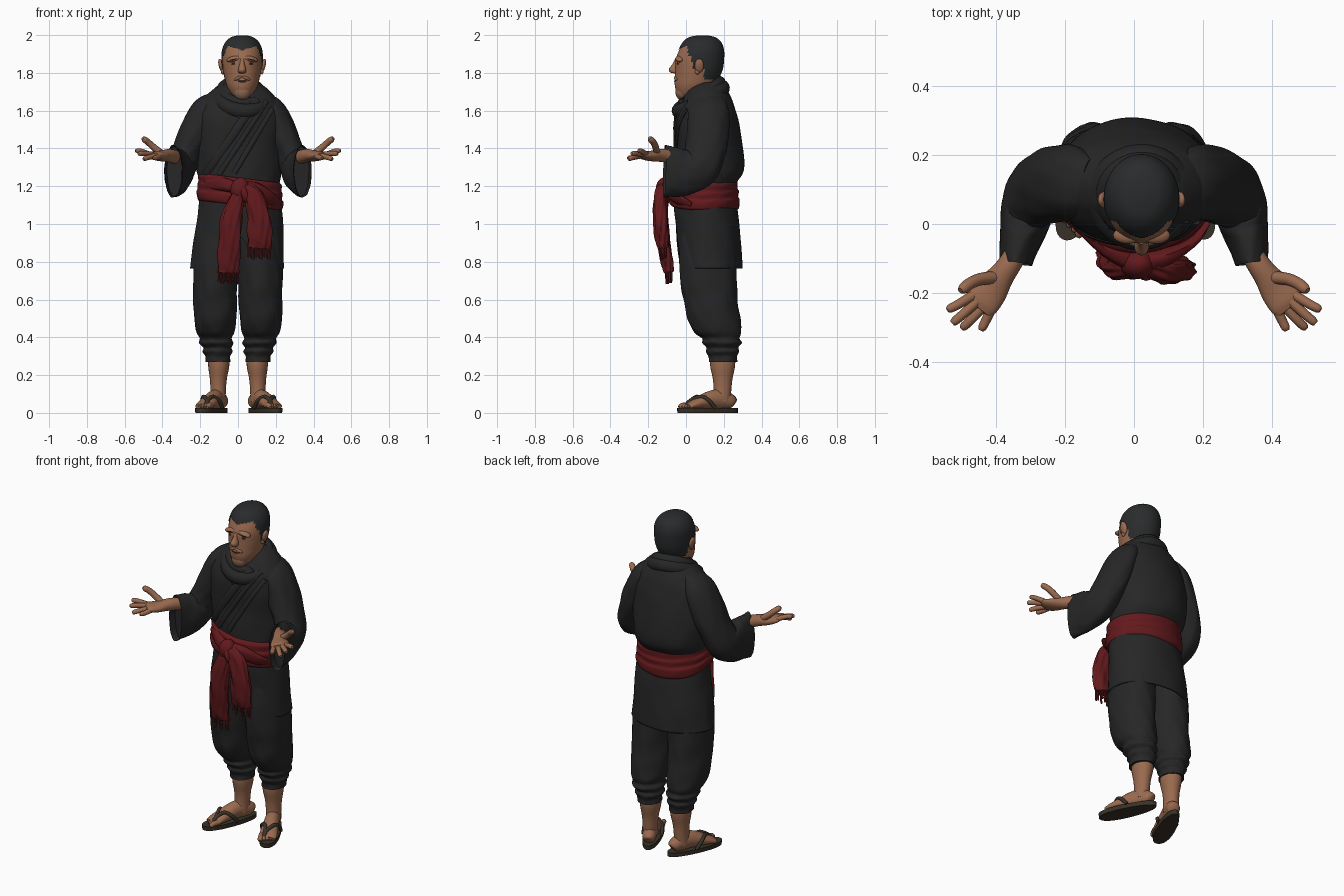
import bpy, bmesh, math
from mathutils import Vector, Matrix


def material(name, col):
    m = bpy.data.materials.new(name)
    m.diffuse_color = (*col, 1)
    return m


SKIN = material("brown_skin", (0.325, 0.145, 0.079))
CLOTH = material("black_cloth", (0.0195, 0.0195, 0.020))
HAIR = material("dark_hair", (0.022, 0.024, 0.025))
RED = material("red_sash_cloth", (0.125, 0.010, 0.012))
SOLE = material("dark_leather", (0.04, 0.031, 0.021))
BEARD = material("grey_brown_beard", (0.25, 0.13, 0.078))
X, Y, Z = Vector((1, 0, 0)), Vector((0, 1, 0)), Vector((0, 0, 1))


def finish(name, bm, mat):
    bmesh.ops.recalc_face_normals(bm, faces=bm.faces[:])
    for f in bm.faces:
        f.smooth = True
    me = bpy.data.meshes.new(name)
    bm.to_mesh(me)
    bm.free()
    me.materials.append(mat)
    ob = bpy.data.objects.new(name, me)
    bpy.context.collection.objects.link(ob)
    return ob


def sample(rings, m):
    """Smooth interpolation between (x, y, z, r1, r2) rings."""
    out = []
    for i in range(len(rings) - 1):
        p = [rings[max(0, min(len(rings) - 1, i + k))] for k in (-1, 0, 1, 2)]
        for j in range(m):
            t = j / m
            out.append([b + 0.5 * t * (c - a + t * (2*a - 5*b + 4*c - d + t * (3*(b - c) + d - a)))
                        for a, b, c, d in zip(*p)])
    return out + [list(rings[-1])]


def loft(name, rings, mat, hint=None, n=32, m=4, fold=0, caps=True, post=None, keep=None, hollow=0):
    """Skin of ellipses: horizontal, or square to the path when hint is given."""
    bm = bmesh.new()
    rs = sample(rings, m)
    loops = []
    for i, r in enumerate(rs):
        c, u, v, t = Vector(r[:3]), X, Y, Z
        if hint:
            t = (Vector(rs[min(i + 1, len(rs) - 1)][:3]) - Vector(rs[max(i - 1, 0)][:3])).normalized()
            u = (hint - hint.dot(t) * t).normalized()
            v = t.cross(u)
        loop = []
        for k in range(n):
            a, s = math.tau * k / n, i / m
            w = 1 + fold * (math.sin(5*a + 1.7*s) + 0.7 * math.sin(9*a - 2.9*s) + 0.5 * math.sin(2*a + 4.3*s))
            q = c + (u * math.cos(a) * max(r[3], .001) + v * math.sin(a) * max(r[4], .001)) * w
            loop.append(bm.verts.new(post(q) if post else q))
        loops.append(loop)
    for a, b in zip(loops, loops[1:]):
        for k in range(n):
            bm.faces.new((a[k], a[(k+1) % n], b[(k+1) % n], b[k]))
    if caps:
        bm.faces.new(loops[0])
        end = bm.faces.new(loops[-1])
        if hollow:
            bm.normal_update()
            bmesh.ops.inset_region(bm, faces=[end], thickness=0.008)
            bmesh.ops.translate(bm, verts=end.verts[:], vec=-t * hollow)
    if keep:
        bmesh.ops.delete(bm, geom=[f for f in bm.faces if not keep(f.calc_center_median())], context='FACES')
    return finish(name, bm, mat)


def tube(name, pts, r, mat, hint=Z, tip=0.5, n=12):
    k = len(pts) - 1
    rings = [(*p, r * (1 - 0.15*i/k), r * (1 - 0.15*i/k)) for i, p in enumerate(pts)]
    d = (Vector(pts[-1]) - Vector(pts[-2])).normalized()
    rings.append((*(Vector(pts[-1]) + d * r * 0.7), r * tip, r * tip))
    return loft(name, rings, mat, hint, n=n)


def ball(name, c, size, mat, rot=0):
    bm = bmesh.new()
    bmesh.ops.create_uvsphere(bm, u_segments=20, v_segments=12, radius=1)
    bm.transform(Matrix.Translation(c) @ Matrix.Rotation(rot, 4, 'Y') @ Matrix.Diagonal((*size, 1)))
    return finish(name, bm, mat)


# Coat upper body
torso = [(.01, .1, 1.10, .21, .165), (.01, .1, 1.2, .208, .16), (.005, .122, 1.28, .224, .184),
         (0, .122, 1.4, .238, .18), (.005, .11, 1.53, .242, .17), (.01, .106, 1.61, .224, .155),
         (.012, .11, 1.67, .187, .13), (.016, .112, 1.72, .137, .1), (.02, .12, 1.75, .085, .07)]
loft("coat_body", torso, CLOTH, n=64, m=6, fold=.007)


def front_y(x, z):
    for a, b in zip(torso, torso[1:]):
        if a[2] <= z <= b[2]:
            t = (z - a[2]) / (b[2] - a[2])
            cx, cy, _, rx, ry = [p + (q - p) * t for p, q in zip(a, b)]
            return cy - ry * math.sqrt(max(0.02, 1 - ((x - cx) / rx) ** 2))
    return 0


# Diagonal wrap-over edge and folds across the chest
for i, (x0, z0, x1, z1) in enumerate([(.1, 1.66, -.17, 1.26), (.15, 1.65, -.1, 1.26),
                                      (.18, 1.61, -.02, 1.27), (-.08, 1.66, .03, 1.55)]):
    pts = [(x0 + (x1-x0)*k/8, z0 + (z1-z0)*k/8) for k in range(9)]
    loft("coat_wrap_fold", [(x, front_y(x, z), z, .008, .022 if i == 0 else .014) for x, z in pts],
         CLOTH, Y, n=12, m=3)

# Rolled collar, low at the throat and high at the nape
for y, z, major, minor, tilt in [(.083, 1.695, .106, .028, 31), (.078, 1.66, .124, .036, 29)]:
    bpy.ops.mesh.primitive_torus_add(location=(.02, y, z), rotation=(math.radians(tilt), 0, .2),
                                     major_radius=major, minor_radius=minor, major_segments=48, minor_segments=14)
    ob = bpy.context.object
    ob.name = "collar_roll"
    ob.scale = (1, 1.06, 1.15)
    ob.data.materials.append(CLOTH)


# Coat skirt with a hem rising at the front opening
def hem(q):
    rise = .17 * math.exp(-(q.x / .085) ** 2) if q.y < .1 else 0
    return Vector((q.x, q.y, 1.14 - (1.14 - q.z) * (.375 - rise) / .375))


skirt = loft("coat_skirt", [(.01, .1, 1.14, .212, .162), (.01, .108, 1.04, .226, .17),
                            (.002, .119, .9, .239, .173), (-.002, .125, .765, .249, .174)],
             CLOTH, n=72, m=8, fold=.007, caps=False, post=hem)
sol = skirt.modifiers.new("thickness", 'SOLIDIFY')
sol.thickness = .01


# Red waist sash, deeper at the back, with knot and hanging tails
def slant(q):
    dip = max(0, (q.y - .1) / .18) * (.5 - q.x / .35) * (1.245 - q.z) / .145
    return Vector((q.x, q.y + .01 * dip, q.z - .12 * q.x - .055 * dip))


band = [(.01, .095, 1.1, .215, .172), (.01, .095, 1.112, .226, .182), (.01, .095, 1.145, .23, .186),
        (.01, .095, 1.16, .223, .179), (.01, .095, 1.185, .226, .182), (.01, .095, 1.2, .22, .176),
        (.01, .095, 1.23, .222, .178), (.01, .095, 1.245, .21, .165)]
loft("waist_sash", band, RED, n=64, fold=.004, post=slant)
ball("sash_knot", (.01, -.115, 1.185), (.05, .045, .062), RED, .2)
ball("sash_knot_fold", (.035, -.12, 1.16), (.028, .045, .06), RED, -.4)
loft("sash_loop_right", [(.02, -.11, 1.2, .03, .03), (.09, -.095, 1.18, .026, .04), (.17, -.045, 1.135, .015, .035),
                         (.22, .03, 1.1, .008, .02)], RED, Y, n=20, fold=.04)
loft("sash_loop_left", [(0, -.11, 1.19, .03, .03), (-.08, -.075, 1.21, .022, .035), (-.17, .0, 1.215, .012, .03)],
     RED, Y, n=20, fold=.04)
tails = [[(.005, -.12, 1.16, .03, .035), (-.03, -.13, 1.05, .033, .052), (-.042, -.12, .92, .034, .057),
          (-.05, -.1, .8, .032, .056), (-.053, -.09, .745, .026, .056)],
         [(.04, -.12, 1.19, .03, .035), (.085, -.135, 1.14, .035, .05), (.11, -.135, 1.04, .038, .058),
          (.115, -.13, .94, .036, .063), (.11, -.12, .875, .028, .062)]]
for rings in tails:
    loft("sash_tail", rings, RED, Y, n=48, m=6, fold=.07)
    x, y, z, _, w = rings[-1]
    for k in range(9):
        fx = x + w * (k - 4) / 4.4
        fy = y + .014 * math.sin(k * 2.3)
        tube("sash_fringe", [(fx, fy, z + .02), (fx + .003, fy, z - .025), (fx, fy, z - .045 - .007 * (k % 3))],
             .0065, RED, Y, n=6)

# Head, neck and hair
HX = .022
head = [(HX, .0, 1.66, .02, .025), (HX, .018, 1.685, .054, .062), (HX, .043, 1.73, .081, .102),
        (HX, .058, 1.78, .094, .116), (HX, .066, 1.82, .101, .123), (HX, .07, 1.87, .104, .125),
        (HX, .079, 1.92, .1, .115), (HX, .083, 1.96, .082, .096), (HX, .084, 1.985, .052, .064),
        (HX, .085, 1.995, .015, .018)]
loft("head", head, SKIN, n=48, m=5)
loft("neck", [(HX, .085, 1.58, .07, .07), (HX, .08, 1.68, .066, .07), (HX, .08, 1.76, .066, .075)], SKIN)


def hairy(c):
    return (c.z > 1.92 + .3 * abs(c.x - HX) or (c.y > .01 and c.z > 1.89) or (c.y > .025 and c.z > 1.86)
            or (c.y > .035 and c.z > 1.82) or (c.y > .095 and c.z > 1.765))


loft("short_hair", [(x, y + .002, z + .004, a + .006, b + .005) for x, y, z, a, b in head], HAIR,
     n=72, m=10, keep=hairy)

# Face
loft("nose", [(HX, -.044, 1.875, .011, .014), (HX, -.053, 1.845, .014, .02), (HX, -.064, 1.82, .021, .027),
              (HX, -.06, 1.803, .02, .024), (HX, -.047, 1.797, .012, .012)], SKIN, n=20)
for s in (-1, 1):
    ball("ear", (HX + s*.111, .07, 1.838), (.013, .024, .038), SKIN, s * .25)
    ball("ear_lobe", (HX + s*.104, .06, 1.808), (.009, .013, .016), SKIN)
    ball("brow_ridge", (HX + s*.04, -.033, 1.874), (.044, .024, .016), SKIN, s * .2)
    ball("eyebrow", (HX + s*.043, -.05, 1.872), (.026, .008, .0045), HAIR, s * .25)
    ball("eye", (HX + s*.041, -.043, 1.849), (.016, .006, .0055), HAIR, s * .12)
    ball("moustache", (HX + s*.02, -.05, 1.773), (.026, .014, .009), BEARD, s * .45)
ball("mouth", (HX, -.057, 1.757), (.024, .007, .0035), HAIR)
ball("lower_lip", (HX, -.05, 1.749), (.021, .012, .006), SKIN)
ball("chin_beard", (HX, -.02, 1.697), (.045, .036, .042), BEARD)

for s in (-1, 1):
    def side(rows):
        return [(s * r[0], *r[1:]) for r in rows]

    # Wide sleeves
    loft("sleeve", side([(.12, .115, 1.665, .04, .075), (.175, .12, 1.6, .075, .105), (.228, .115, 1.48, .085, .112),
                         (.272, .1, 1.38, .078, .108), (.302, .07, 1.3, .08, .108), (.318, .0, 1.275, .071, .122),
                         (.335, -.07, 1.277, .056, .132), (.342, -.114, 1.278, .048, .138)]),
         CLOTH, X, n=48, m=6, fold=.014, hollow=.04)

    # Open hands, palm up
    loft("forearm_and_palm", side([(.333, -.07, 1.355, .036, .032), (.362, -.118, 1.362, .035, .034),
                                   (.385, -.15, 1.362, .032, .038), (.415, -.19, 1.36, .027, .05),
                                   (.442, -.226, 1.364, .021, .052), (.455, -.243, 1.367, .011, .042)]), SKIN, Z, n=24)
    fingers = [((.468, -.208, 1.368), (.508, -.232, 1.384), (.533, -.245, 1.388)),
               ((.45, -.22, 1.368), (.494, -.26, 1.373), (.52, -.282, 1.373)),
               ((.432, -.234, 1.362), (.47, -.275, 1.354), (.493, -.297, 1.346)),
               ((.414, -.246, 1.36), (.43, -.28, 1.352), (.44, -.3, 1.35))]
    for f in fingers:
        tube("finger", side(f), .0148, SKIN)
    tube("thumb", side([(.4, -.155, 1.37), (.445, -.16, 1.405), (.475, -.172, 1.432), (.495, -.187, 1.448)]),
         .019, SKIN)

    # Baggy trousers gathered below the knee
    loft("trouser_leg", side([(.08, .11, 1.02, .12, .14), (.11, .115, .85, .122, .148), (.119, .12, .7, .117, .15),
                              (.12, .13, .6, .116, .142), (.121, .146, .5, .111, .14), (.12, .168, .43, .101, .126),
                              (.118, .185, .395, .084, .1), (.114, .19, .37, .091, .104), (.11, .192, .345, .074, .084),
                              (.108, .194, .325, .08, .088), (.107, .195, .3, .066, .076),
                              (.106, .195, .27, .066, .076)]), CLOTH, n=48, m=5, fold=.014)

    # Shins
    loft("shin", side([(.103, .194, .32, .056, .066), (.102, .194, .25, .056, .066), (.104, .194, .18, .045, .052),
                       (.105, .193, .12, .041, .047), (.107, .188, .06, .041, .047)]), SKIN, n=24)

    # Feet and sandals, toes turned out
    ang, fx = math.radians(24 + s), .14 + .002 * s
    def foot(d, k, z):
        return Vector((s * (fx + math.sin(ang)*d + math.cos(ang)*k), .115 - math.cos(ang)*d + math.sin(ang)*k, z))

    loft("foot", [(*foot(d, 0, z), h, w) for d, z, h, w in
                  [(-.15, .05, .025, .02), (-.135, .058, .038, .036), (-.08, .072, .052, .04),
                   (-.02, .07, .048, .042), (.05, .054, .033, .048), (.1, .04, .02, .05),
                   (.122, .035, .012, .042)]], SKIN, Z, n=24)
    for i in range(5):
        k = -.037 + i * .0185
        end = .14 - .007 * i
        tube("toe", [foot(.09, k, .041), foot(end - .015, k, .04), foot(end, k, .034)],
             .0155 if i == 0 else .0115, SKIN)

    def sole_shape(q):
        wide = (1 + .12 * q.y / .17) * 1.08
        return foot(q.y, q.x * wide * (1.25 - .25 * abs(q.x) / .05), q.z)

    loft("sandal_sole", [(0, 0, 0, .047, .172), (0, 0, .026, .049, .174)], SOLE, m=1, n=40, post=sole_shape)
    for k in (-1, 1):
        tube("sandal_strap", [foot(.115, -.018, .042), foot(.095, -.014, .063), foot(.05, k*.026, .086),
                              foot(.015, k*.049, .065), foot(-.015, k*.052, .03)], .0115, SOLE, tip=.8)

# Smooth shading with crisp rims
bpy.ops.object.select_all(action='SELECT')
bpy.context.view_layer.objects.active = skirt
bpy.ops.object.shade_smooth_by_angle(angle=math.radians(50))
